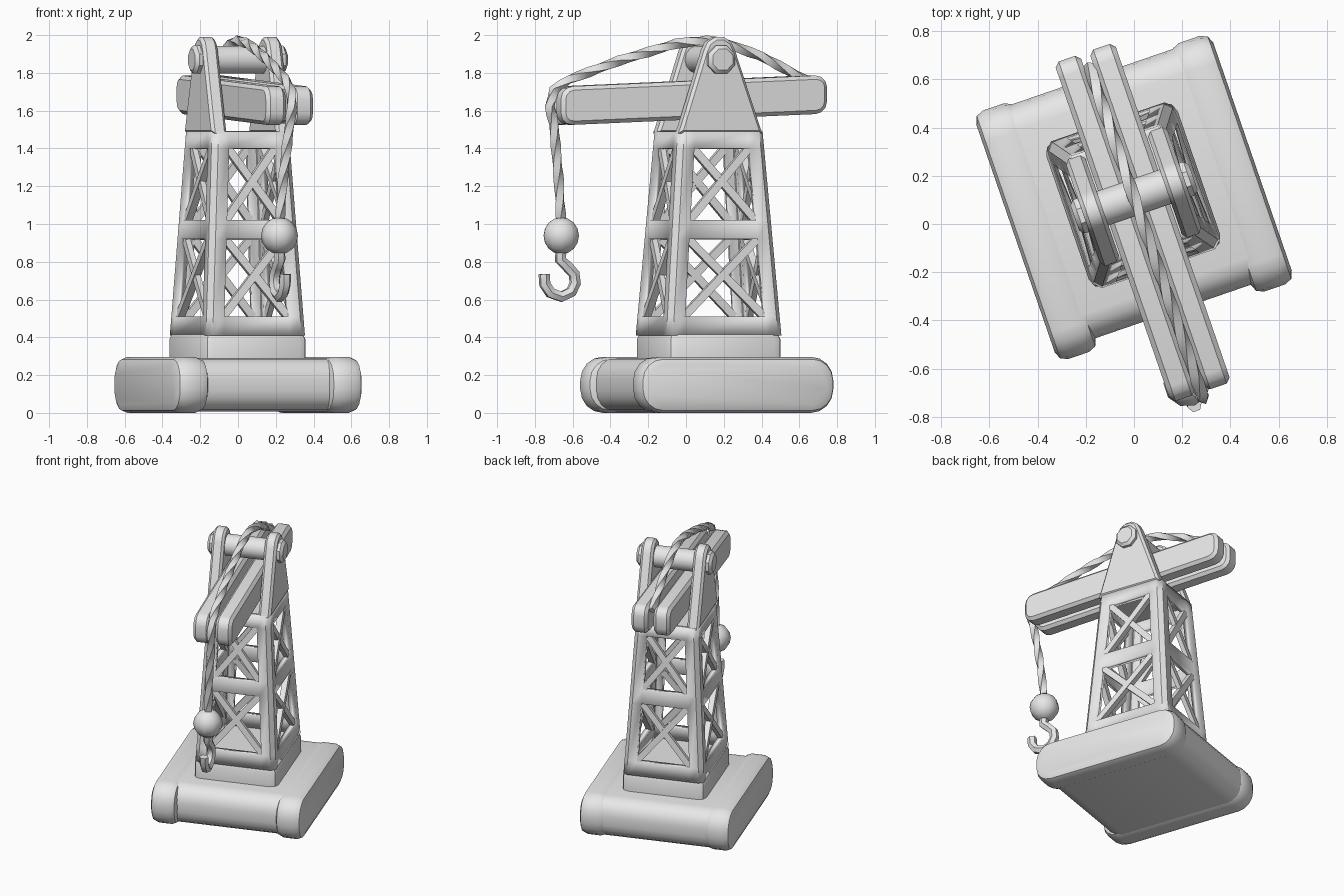
import bpy, bmesh, math
from mathutils import Matrix, Vector

if "Cube" in bpy.data.objects:
    bpy.data.objects.remove(bpy.data.objects["Cube"])

# The whole crane is turned about z
PLACE = Matrix.Translation((0, 0.11, 0)) @ Matrix.Rotation(math.radians(19), 4, 'Z')

grey = bpy.data.materials.new("plain_grey")
grey.diffuse_color = (0.8, 0.8, 0.8, 1)
grey.use_nodes = True
grey.node_tree.nodes["Principled BSDF"].inputs["Base Color"].default_value = grey.diffuse_color


def finish(name, mesh, angle=35):
    obj = bpy.data.objects.new(name, mesh)
    bpy.context.collection.objects.link(obj)
    mesh.materials.clear()
    mesh.materials.append(grey)
    obj.matrix_world = PLACE
    bpy.ops.object.select_all(action='DESELECT')
    obj.select_set(True)
    bpy.context.view_layer.objects.active = obj
    bpy.ops.object.shade_smooth_by_angle(angle=math.radians(angle))
    return obj


def to_mesh(name, bm):
    bmesh.ops.recalc_face_normals(bm, faces=bm.faces)
    mesh = bpy.data.meshes.new(name)
    bm.to_mesh(mesh)
    bm.free()
    return mesh


def rounded_rect(a0, a1, b0, b1, r, n=4):
    pts = []
    for ca, cb, start in ((a1 - r, b1 - r, 0), (a0 + r, b1 - r, 90),
                          (a0 + r, b0 + r, 180), (a1 - r, b0 + r, 270)):
        for i in range(n + 1):
            t = math.radians(start + 90 * i / n)
            pts.append((ca + r * math.cos(t), cb + r * math.sin(t)))
    return pts


def slab_x(name, profile, x0, x1, bevel, segs=2, angle=35):
    """Extrude a (y, z) profile along x and round its rims."""
    bm = bmesh.new()
    rows = [[bm.verts.new((x, y, z)) for y, z in profile] for x in (x0, x1)]
    caps = [bm.faces.new(row) for row in rows]
    n = len(profile)
    for i in range(n):
        j = (i + 1) % n
        bm.faces.new((rows[0][i], rows[0][j], rows[1][j], rows[1][i]))
    bmesh.ops.recalc_face_normals(bm, faces=bm.faces)
    if bevel:
        rims = {e for f in caps for e in f.edges}
        bmesh.ops.bevel(bm, geom=list(rims), offset=bevel, segments=segs,
                        profile=0.5, affect='EDGES')
    return finish(name, to_mesh(name, bm), angle)


def beam(bm, a, b, width, depth, normal):
    """Box strut from a to b, lying flat against a wall with this normal."""
    a, b = Vector(a), Vector(b)
    along = (b - a).normalized()
    side = along.cross(normal).normalized()
    out = side.cross(along)
    rot = Matrix((side, along, out)).transposed().to_4x4()
    size = Matrix.Diagonal((width, (b - a).length, depth, 1))
    bmesh.ops.create_cube(bm, size=1, matrix=Matrix.Translation((a + b) / 2) @ rot @ size)


def tube(name, points, radius, sides_res, twist=0.0, step=0.06):
    """Sweep a round or twisted section along a path."""
    curve = bpy.data.curves.new(name, 'CURVE')
    curve.dimensions = '3D'
    curve.bevel_depth = radius
    curve.bevel_resolution = sides_res
    curve.use_fill_caps = True
    path = []
    for p, q in zip(points, points[1:]):
        p, q = Vector(p), Vector(q)
        n = max(1, round((q - p).length / step))
        path += [p.lerp(q, i / n) for i in range(n)]
    path.append(Vector(points[-1]))
    spline = curve.splines.new('POLY')
    spline.points.add(len(path) - 1)
    for i, p in enumerate(path):
        spline.points[i].co = (*p, 1)
        spline.points[i].tilt = i * twist
    temp = bpy.data.objects.new("temp", curve)
    bpy.context.collection.objects.link(temp)
    deps = bpy.context.evaluated_depsgraph_get()
    mesh = bpy.data.meshes.new_from_object(temp.evaluated_get(deps))
    bpy.data.objects.remove(temp)
    return finish(name, mesh, 50)


# Base: centre slab and two side skids
slab_x("base_slab", rounded_rect(-0.50, 0.53, 0.008, 0.29, 0.11), -0.37, 0.37, 0)
for tag, s in (("left", -1), ("right", 1)):
    slab_x(tag + "_skid", rounded_rect(-0.545, 0.545, 0, 0.297, 0.125),
           s * 0.34, s * 0.52, 0.045)

# Plinth under the tower
bm = bmesh.new()
outline = rounded_rect(-0.288, 0.288, -0.31, 0.33, 0.05, 2)
levels = [[bm.verts.new((x * k, y * k, z)) for x, y in outline]
          for z, k in ((0.27, 1), (0.39, 1), (0.415, 0.965))]
for lo, hi in zip(levels, levels[1:]):
    for i in range(len(lo)):
        j = (i + 1) % len(lo)
        bm.faces.new((lo[i], lo[j], hi[j], hi[i]))
bm.faces.new(levels[0])
bm.faces.new(levels[-1])
finish("plinth", to_mesh("plinth", bm))

# Tower shell: tapered walls with two openings on each side
HEIGHTS = (0.41, 0.51, 0.92, 1.02, 1.40, 1.49)
CHAMFER, POST, WALL, CY = 0.028, 0.09, 0.045, 0.01


def half_size(z):
    t = (z - 0.41) / 1.08
    return 0.277 - 0.062 * t, 0.322 - 0.084 * t


def wall_point(side, u, z, inset=0.0):
    """Point on wall 0..3; u is the fraction-free offset along the wall."""
    hx, hy = half_size(z)
    x, y = ((u, -hy + inset), (hx - inset, u), (-u, hy - inset), (-hx + inset, -u))[side]
    return Vector((x, y + CY, z))


def wall_half(side, z):
    return half_size(z)[side % 2]


bm = bmesh.new()
rings = []
for z in HEIGHTS:
    ring = []
    for side in range(4):
        h = wall_half(side, z)
        for u in (-h + CHAMFER, -h + POST, h - POST, h - CHAMFER):
            ring.append(bm.verts.new(wall_point(side, u, z)))
    rings.append(ring)
for k, (lo, hi) in enumerate(zip(rings, rings[1:])):
    for i in range(16):
        if k in (1, 3) and i % 4 == 1:
            continue
        j = (i + 1) % 16
        bm.faces.new((lo[i], lo[j], hi[j], hi[i]))
tower = finish("tower_frame", to_mesh("tower_frame", bm), 30)
solid = tower.modifiers.new("wall", 'SOLIDIFY')
solid.thickness = WALL
solid.offset = -1

# Cross braces in every opening
bm = bmesh.new()
for side in range(4):
    for z0, z1 in ((0.51, 0.92), (1.02, 1.40)):
        w0, w1 = wall_half(side, z0) - POST, wall_half(side, z1) - POST
        for s in (-1, 1):
            a = wall_point(side, -s * w0, z0, 0.027)
            b = wall_point(side, s * w1, z1, 0.027)
            up = wall_point(side, 0, z1) - wall_point(side, 0, z0)
            flat = wall_point(side, 1, z0) - wall_point(side, 0, z0)
            beam(bm, a, b, 0.042, 0.034 + 0.004 * s, flat.cross(up).normalized())
finish("cross_braces", to_mesh("cross_braces", bm))

# Tower cap
bm = bmesh.new()
bmesh.ops.create_cube(bm, size=1, matrix=Matrix.Translation((0, CY, 1.478))
                      @ Matrix.Diagonal((0.40, 0.44, 0.03, 1)))
finish("tower_cap", to_mesh("tower_cap", bm))

# Boom brackets with rounded tops
arc = [(0.088 * math.cos(math.radians(a)), 1.905 + 0.088 * math.sin(math.radians(a)))
       for a in range(10, 171, 32)]
bracket = [(-0.23, 1.48), (0.24, 1.48), (0.222, 1.53)] + arc + [(-0.212, 1.53)]
for tag, s in (("left", -1), ("right", 1)):
    slab_x(tag + "_bracket", bracket, s * 0.138, s * 0.222, 0.016, 1)
    # Bolt heads on the outside
    ring = [(0.08 * math.cos(math.pi * (i + 0.5) / 4), 1.87 + 0.08 * math.sin(math.pi * (i + 0.5) / 4))
            for i in range(8)]
    slab_x(tag + "_bolt", ring, s * 0.20, s * 0.26, 0.018, 1)

# Drum between the brackets
drum = [(0.075 * math.cos(math.pi * i / 7), 1.87 + 0.075 * math.sin(math.pi * i / 7))
        for i in range(14)]
slab_x("drum", drum, -0.15, 0.15, 0)

# Boom: two parallel bars, slightly raised at the rear
tilt = math.tan(math.radians(2.4))
bar = [(y, z + tilt * y) for y, z in rounded_rect(-0.855, 0.635, 1.558, 1.762, 0.065, 3)]
for tag, s in (("left", -1), ("right", 1)):
    slab_x(tag + "_boom_bar", bar, s * 0.02, s * 0.132, 0.02, 1)

# Twisted rope over the drum and down from the boom tip
tube("rope", [(0, 0.58, 1.75), (0, 0.50, 1.79), (0, 0.30, 1.89), (0, 0.11, 1.955),
              (0, 0, 1.972), (0, -0.17, 1.955), (0, -0.49, 1.865), (0, -0.77, 1.765),
              (0, -0.855, 1.71), (0, -0.88, 1.62), (-0.005, -0.855, 1.53),
              (-0.03, -0.82, 1.25), (-0.043, -0.80, 1.0)], 0.028, 0, 0.5)

# Ball weight
bm = bmesh.new()
bmesh.ops.create_uvsphere(bm, u_segments=10, v_segments=8, radius=0.098,
                          matrix=Matrix.Translation((-0.043, -0.80, 0.938)))
finish("ball_weight", to_mesh("ball_weight", bm), 60)

# Hook
hook = [(-0.80, 0.87), (-0.805, 0.81), (-0.765, 0.775), (-0.728, 0.735), (-0.722, 0.685),
        (-0.745, 0.64), (-0.80, 0.615), (-0.86, 0.635), (-0.892, 0.68), (-0.895, 0.735)]
tube("hook", [(-0.043, y, z) for y, z in hook], 0.031, 1, 0, 1.0)
